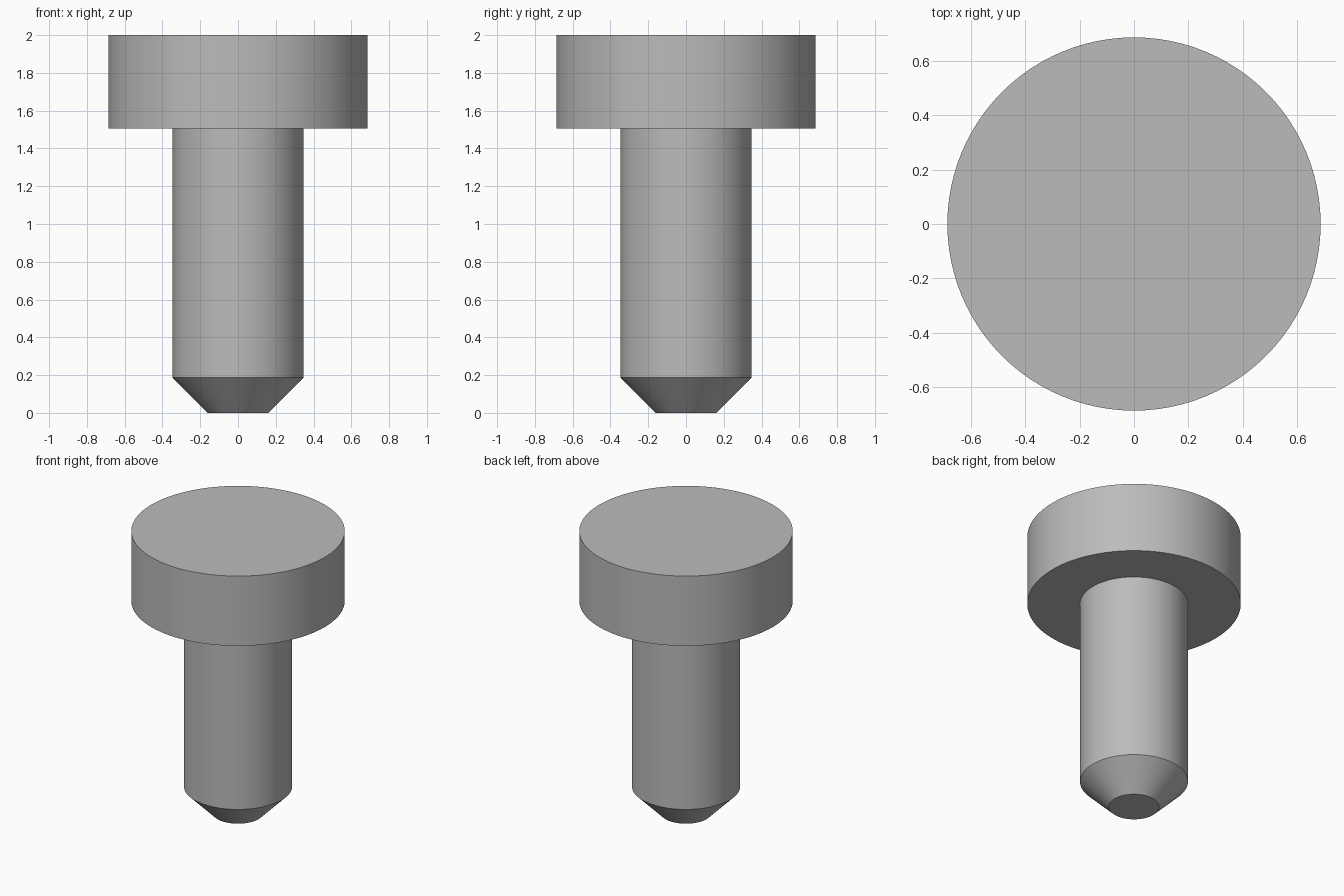
import bpy
import bmesh
import math

cube = bpy.data.objects.get("Cube")
if cube:
    bpy.data.objects.remove(cube, do_unlink=True)

SEGMENTS = 96

# One plain metal colour
metal = bpy.data.materials.new("grey metal")
metal.use_nodes = True
colour = (0.5, 0.5, 0.5, 1.0)
metal.diffuse_color = colour
metal.node_tree.nodes["Principled BSDF"].inputs["Base Color"].default_value = colour


def turned_solid(name, profile):
    """Revolve (radius, height) points, bottom to top, and cap both ends."""
    bm = bmesh.new()
    rings = []
    for radius, z in profile:
        angles = [math.tau * i / SEGMENTS for i in range(SEGMENTS)]
        rings.append([bm.verts.new((radius * math.cos(a), radius * math.sin(a), z))
                      for a in angles])
    for low, high in zip(rings, rings[1:]):
        for i in range(SEGMENTS):
            j = (i + 1) % SEGMENTS
            bm.faces.new((low[i], low[j], high[j], high[i]))
    bm.faces.new(rings[0][::-1])
    bm.faces.new(rings[-1])
    mesh = bpy.data.meshes.new(name)
    bm.to_mesh(mesh)
    bm.free()
    mesh.materials.append(metal)
    obj = bpy.data.objects.new(name, mesh)
    bpy.context.collection.objects.link(obj)
    bpy.ops.object.select_all(action="DESELECT")
    obj.select_set(True)
    bpy.context.view_layer.objects.active = obj
    bpy.ops.object.shade_smooth_by_angle(angle=math.radians(30))
    return obj


HEAD_BASE = 1.505

# Pin shank with a chamfered tip, meeting the underside of the head
turned_solid("shank", [(0.162, 0), (0.347, 0.187), (0.347, HEAD_BASE)])

# Wide flat head
turned_solid("head", [(0.686, HEAD_BASE), (0.686, 2)])
